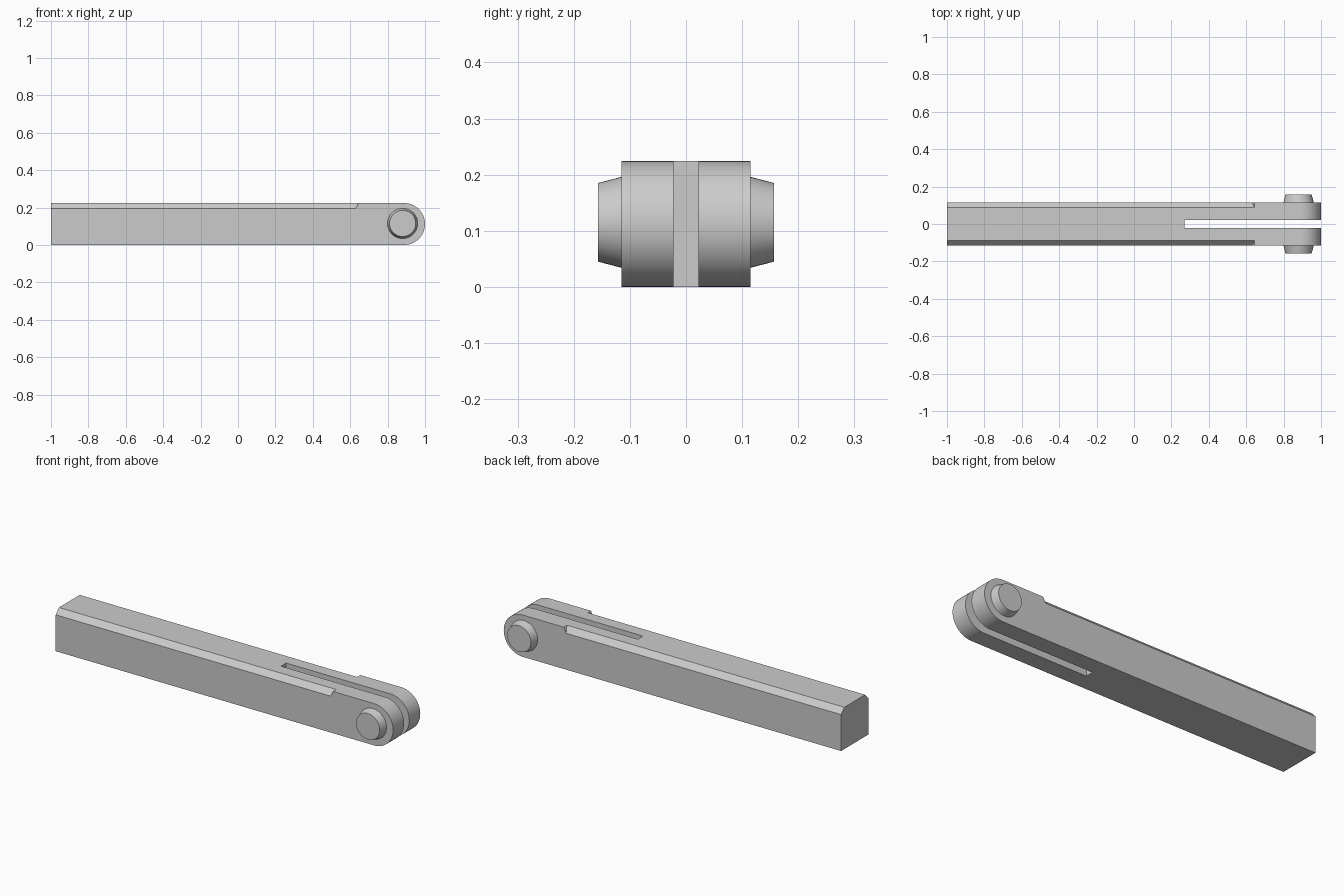
import bpy, bmesh, math
from mathutils import Matrix

cube = bpy.data.objects.get("Cube")
if cube:
    bpy.data.objects.remove(cube, do_unlink=True)

grey = bpy.data.materials.new("plain grey")
grey.use_nodes = True
grey.diffuse_color = (0.6, 0.6, 0.6, 1)
grey.node_tree.nodes["Principled BSDF"].inputs["Base Color"].default_value = (0.6, 0.6, 0.6, 1)

HALF_W, R, PIVOT_X = 0.115, 0.112, 0.888


def make_object(name, bm):
    bmesh.ops.recalc_face_normals(bm, faces=bm.faces)
    mesh = bpy.data.meshes.new(name)
    bm.to_mesh(mesh)
    bm.free()
    mesh.materials.append(grey)
    obj = bpy.data.objects.new(name, mesh)
    bpy.context.collection.objects.link(obj)
    return obj


def prism(name, start, end):
    """Join two matching outlines into a closed solid."""
    bm = bmesh.new()
    a = [bm.verts.new(p) for p in start]
    b = [bm.verts.new(p) for p in end]
    bm.faces.new(a)
    bm.faces.new(b)
    for i in range(len(a)):
        j = (i + 1) % len(a)
        bm.faces.new((a[i], a[j], b[j], b[i]))
    return make_object(name, bm)


def activate(obj):
    bpy.ops.object.select_all(action='DESELECT')
    obj.select_set(True)
    bpy.context.view_layer.objects.active = obj


def cut(obj, cutter):
    cutter.hide_render = True
    mod = obj.modifiers.new("cut", 'BOOLEAN')
    mod.operation = 'DIFFERENCE'
    mod.solver = 'EXACT'
    mod.object = cutter
    activate(obj)
    bpy.ops.object.modifier_apply(modifier=mod.name)
    bpy.data.objects.remove(cutter, do_unlink=True)


def smooth(obj):
    activate(obj)
    bpy.ops.object.shade_smooth_by_angle(angle=math.radians(25))


# Long bar with a rounded pivot end
STEPS = 32
side = [(-1, 2 * R), (-1, 0)]
for i in range(STEPS + 1):
    t = -math.pi / 2 + math.pi * i / STEPS
    side.append((PIVOT_X + R * math.cos(t), R + R * math.sin(t)))
bar = prism("bar", [(x, -HALF_W, z) for x, z in side],
            [(x, HALF_W, z) for x, z in side])

# Slot that splits the pivot end into a fork
rect = [(-0.022, -0.1), (0.022, -0.1), (0.022, 0.4), (-0.022, 0.4)]
cut(bar, prism("slot_cutter", [(0.27, y, z) for y, z in rect],
               [(1.1, y, z) for y, z in rect]))

# Chamfers on both top edges, stopping short of the fork with a sloped end
tri = [(0.135, 0.1735), (0.068, 0.2455), (0.135, 0.2455)]
for s in (-1, 1):
    cut(bar, prism("chamfer_cutter", [(-1.1, s * y, z) for y, z in tri],
                   [(0.63 + (z - 0.195) * 0.5, s * y, z) for y, z in tri]))
smooth(bar)

# Tapered pivot bosses on each side
for name, s in (("right_boss", -1), ("left_boss", 1)):
    bm = bmesh.new()
    bmesh.ops.create_cone(bm, cap_ends=True, segments=48, radius1=0.081,
                          radius2=0.07, depth=0.042,
                          matrix=Matrix.Translation((0.88, s * 0.136, 0.115))
                          @ Matrix.Rotation(-s * math.pi / 2, 4, 'X'))
    smooth(make_object(name, bm))
